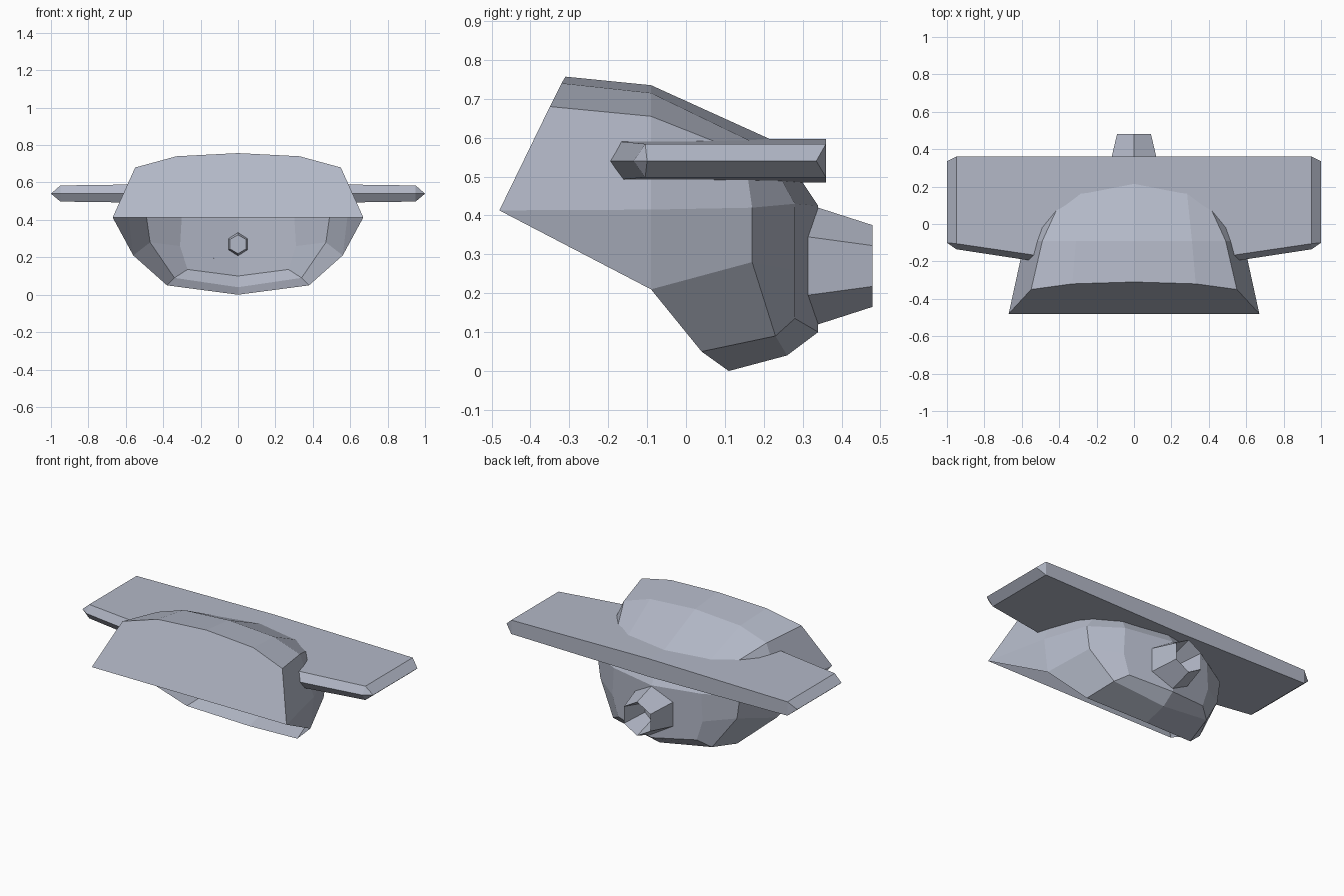
import bpy
import bmesh
from math import sin, cos, pi

default_cube = bpy.data.objects.get("Cube")
if default_cube:
    bpy.data.objects.remove(default_cube, do_unlink=True)

# One flat blue-grey paint
paint = bpy.data.materials.new("blue_grey_paint")
paint.use_nodes = True
colour = (0.45, 0.48, 0.57, 1)
paint.diffuse_color = colour
paint.node_tree.nodes["Principled BSDF"].inputs["Base Color"].default_value = colour


def finish(bm, name, mirrored=True):
    """Mirror a half mesh across x, orient its faces and add it to the scene."""
    if mirrored:
        bmesh.ops.mirror(bm, geom=bm.verts[:] + bm.edges[:] + bm.faces[:],
                         axis='X', merge_dist=0.001)
    bmesh.ops.remove_doubles(bm, verts=bm.verts[:], dist=0.0005)
    bmesh.ops.recalc_face_normals(bm, faces=bm.faces[:])
    mesh = bpy.data.meshes.new(name)
    bm.to_mesh(mesh)
    bm.free()
    mesh.materials.append(paint)
    obj = bpy.data.objects.new(name, mesh)
    bpy.context.collection.objects.link(obj)
    return obj


def add_ring(bm, points):
    return [bm.verts.new(p) for p in points]


def bridge(bm, first, second, closed=False):
    """Join two rings of equal length with quads."""
    count = len(first)
    for i in range(count if closed else count - 1):
        j = (i + 1) % count
        bm.faces.new((first[i], first[j], second[j], second[i]))


# Hull: half rings run from the top centre line round to the keel
bm = bmesh.new()
brow = add_ring(bm, [(0, -.31, .757), (.33, -.32, .74), (.55, -.35, .68), (.67, -.48, .413)])
waist = add_ring(bm, [(0, -.09, .735), (.31, -.09, .715), (.49, -.09, .655), (.585, -.09, .415),
                      (.56, -.09, .21), (.38, .04, .05), (0, .11, 0)])
rump = add_ring(bm, [(0, .23, .59), (.28, .2, .575), (.38, .15, .56), (.49, .17, .42),
                     (.47, .17, .28), (.34, .23, .09), (0, .26, .04)])
stern = add_ring(bm, [(.3, .28, .43), (.31, .28, .26), (.27, .28, .135)])
stern_top, stern_keel = add_ring(bm, [(0, .34, .425), (0, .34, .1)])
bridge(bm, brow, waist[:4])
bridge(bm, waist, rump)
bridge(bm, rump[3:6], stern)
bm.faces.new((brow[3], waist[3], waist[4]))
bm.faces.new((rump[0], rump[1], stern[0], stern_top))
bm.faces.new((rump[1], rump[2], rump[3], stern[0]))
bm.faces.new((rump[5], rump[6], stern_keel, stern[2]))
bm.faces.new((stern_top, *stern, stern_keel))
# Sloping nose plate above the open scoop
nose_sill = bm.verts.new((0, brow[3].co.y, brow[3].co.z))
bm.faces.new((*brow, nose_sill))
finish(bm, "hull")

# Wing: five-sided section that narrows to a ridge at the tip
TRAILING = .36
MIDDLE = .54


def wing_section(x, nose, shoulder, top, bottom):
    return [(x, nose, MIDDLE), (x, shoulder, top), (x, TRAILING, top),
            (x, TRAILING, bottom), (x, shoulder, bottom)]


bm = bmesh.new()
root = add_ring(bm, wing_section(0, -.28, -.245, .597, .485))
outer = add_ring(bm, wing_section(.95, -.135, -.105, .584, .498))
ridge_front, ridge_back = add_ring(bm, [(1, -.1, MIDDLE), (1, .335, MIDDLE)])
bridge(bm, root, outer, closed=True)
nose, top_front, top_back, low_back, low_front = outer
for front, back in ((top_front, top_back), (low_front, low_back)):
    bm.faces.new((front, back, ridge_back, ridge_front))
    bm.faces.new((nose, front, ridge_front))
bm.faces.new((top_back, low_back, ridge_back))
finish(bm, "wing")

# Nozzle: six-sided cone seated on the stern, with a hollow throat
bm = bmesh.new()
SIDES = 6


def hex_ring(radius, y, sweep=0):
    points = []
    for k in range(SIDES):
        angle = 2 * pi * k / SIDES
        x = radius * sin(angle)
        points.append((x, y - sweep * abs(x), .27 + radius * cos(angle)))
    return add_ring(bm, points)


base = hex_ring(.15, .34, sweep=.2)
rim = hex_ring(.105, .48)
throat = hex_ring(.05, .3)
bridge(bm, base, rim, closed=True)
bridge(bm, rim, throat, closed=True)
bm.faces.new(throat)
finish(bm, "nozzle", mirrored=False)
